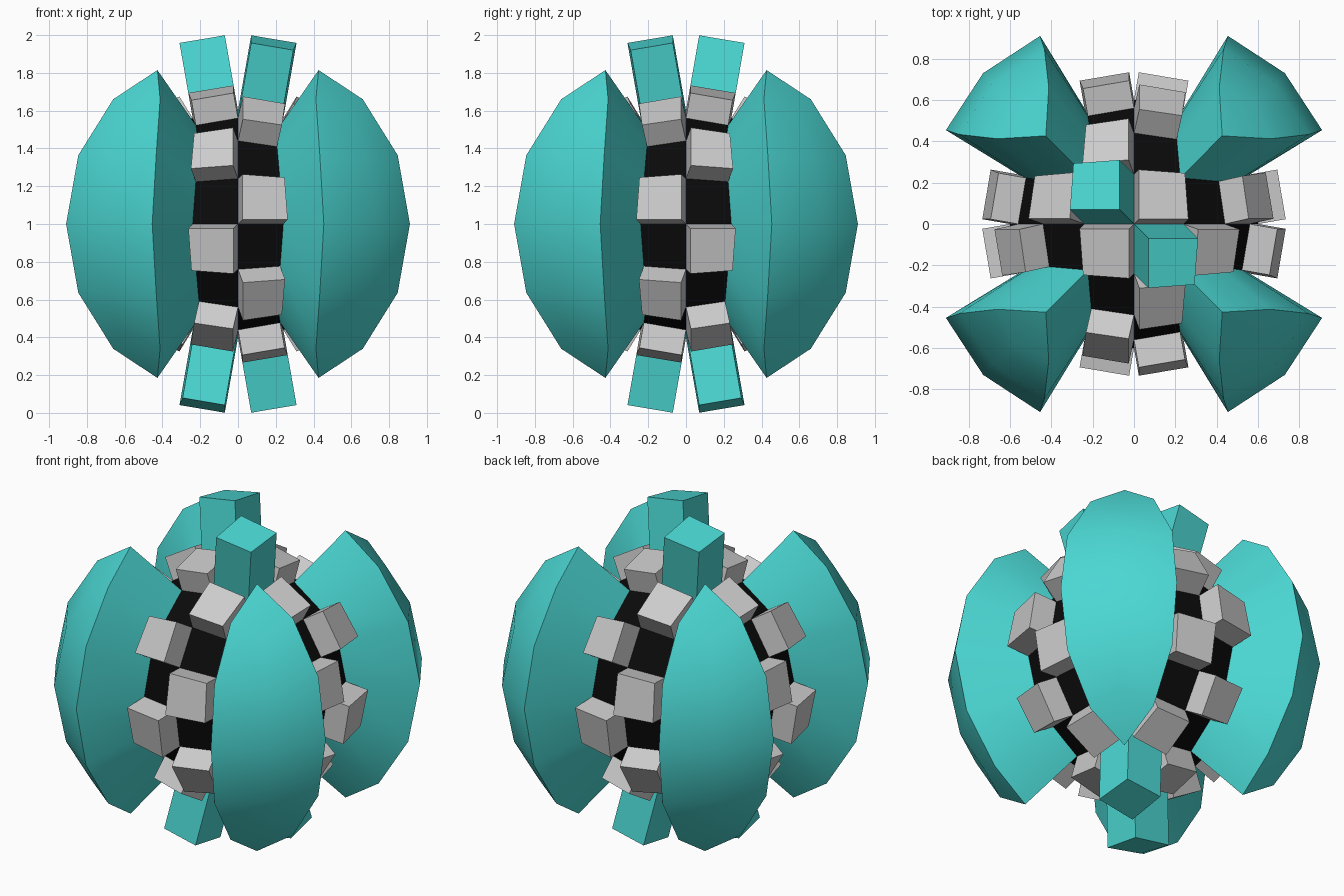
import bpy, bmesh, math
from mathutils import Vector

if "Cube" in bpy.data.objects:
    bpy.data.objects.remove(bpy.data.objects["Cube"])

CENTRE = Vector((0, 0, 1))
CORE_R = 0.601       # half height of the rounded cube
LOW, HIGH = 0.137, 0.41   # block and post / shell heights


def material(name, rgb):
    m = bpy.data.materials.new(name)
    m.diffuse_color = (*rgb, 1)
    m.use_nodes = True
    m.node_tree.nodes["Principled BSDF"].inputs["Base Color"].default_value = m.diffuse_color
    return m


teal = material("teal", (0.07, 0.68, 0.65))
black = material("black", (0.003, 0.003, 0.003))

# Rounded cube of 96 cells that all parts grow from
bpy.ops.mesh.primitive_cube_add(size=2)
cage = bpy.context.object
sub = cage.modifiers.new("round", "SUBSURF")
sub.levels = 2
sub.use_limit_surface = False
base = bmesh.new()
base.from_object(cage, bpy.context.evaluated_depsgraph_get())
bpy.data.objects.remove(cage)
scale = CORE_R / max(v.co.z for v in base.verts)
for v in base.verts:
    v.co *= scale
base.normal_update()


def build(name, regions, height, mat=None, smooth=False):
    """Raise each region of cells along its own vertex normals, with side walls."""
    bm = bmesh.new()
    for region in regions:
        inside = set(region)
        low, high = {}, {}
        for v in {v for f in region for v in f.verts}:
            n = sum((l.face.normal * l.calc_angle() for l in v.link_loops
                     if l.face in inside), Vector()).normalized()
            high[v] = bm.verts.new(v.co + n * height + CENTRE)
            if height:
                low[v] = bm.verts.new(v.co + CENTRE)
        for f in region:
            bm.faces.new([high[v] for v in f.verts])
            for l in f.loops if height else []:
                if l.link_loop_radial_next.face not in inside:
                    a, b = l.vert, l.link_loop_next.vert
                    bm.faces.new((low[a], low[b], high[b], high[a]))
    me = bpy.data.meshes.new(name)
    bm.to_mesh(me)
    bm.free()
    ob = bpy.data.objects.new(name, me)
    bpy.context.collection.objects.link(ob)
    if mat:
        me.materials.append(mat)
    if smooth:
        bpy.ops.object.select_all(action="DESELECT")
        ob.select_set(True)
        bpy.context.view_layer.objects.active = ob
        bpy.ops.object.shade_smooth_by_angle(angle=math.radians(38))


# Sort cells: corner shells, and a checker of blocks on the two crossing bands
shells, blocks, posts, floor = {}, [], [], []
for f in base.faces:
    c = f.calc_center_median()
    row = int(math.degrees(c.angle(Vector((0, 0, 1)))) / 22.5)
    if min(abs(c.x), abs(c.y)) > 0.28 * scale:
        shells.setdefault((c.x > 0, c.y > 0), []).append(f)
    elif (c.x * c.y > 0) == (row % 2 == 0):
        blocks.append([f])
    elif row in (0, 7):
        posts.append([f])
    else:
        floor.append([f])

build("core_panels", floor, 0, black)
build("grey_blocks", blocks, LOW)
build("end_posts", posts, HIGH, teal)
for i, region in enumerate(shells.values()):
    build(f"corner_shell_{i + 1}", [region], HIGH, teal, smooth=True)
base.free()
